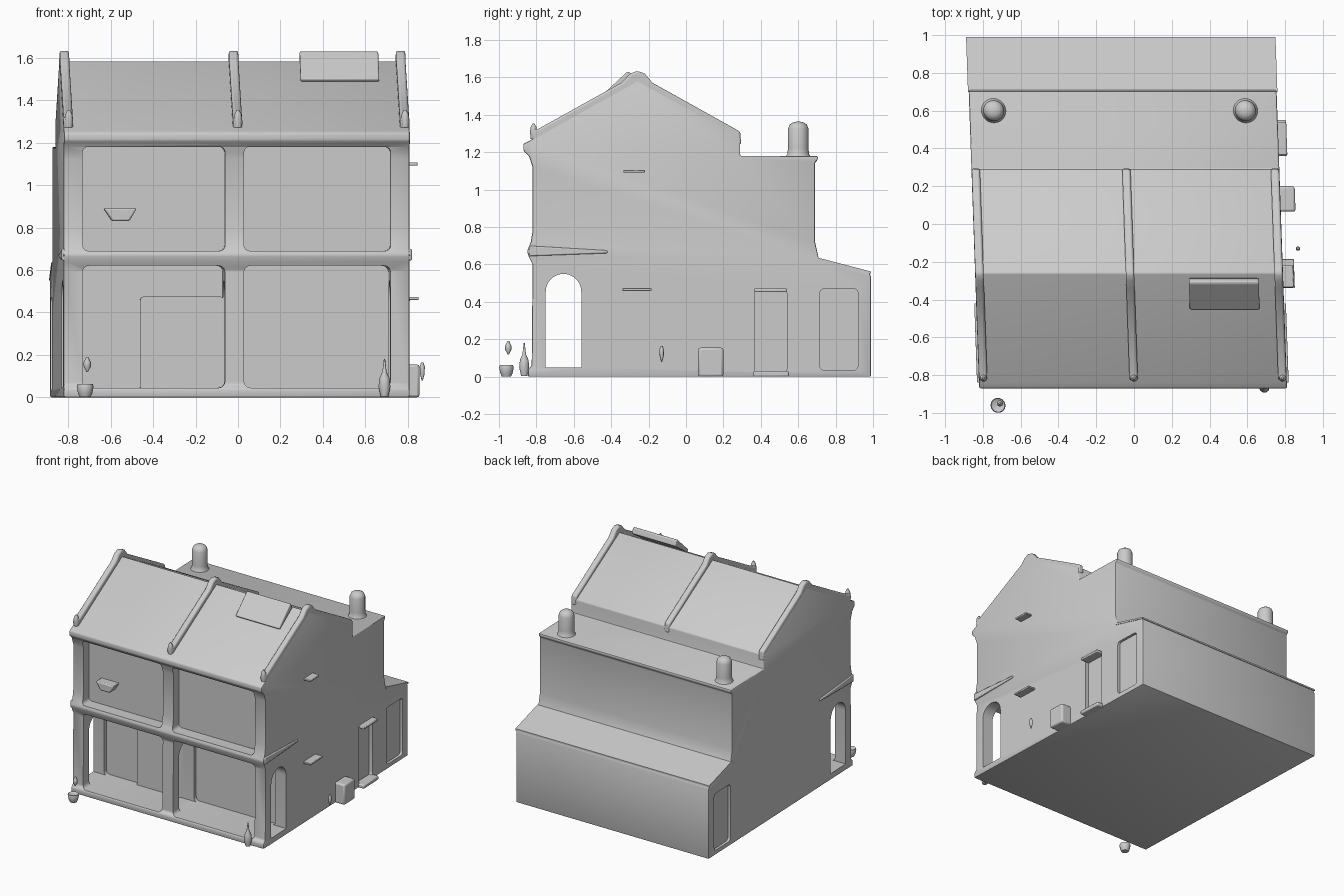
import bpy, bmesh, math
from mathutils import Vector

if "Cube" in bpy.data.objects:
    bpy.data.objects.remove(bpy.data.objects["Cube"])

mat = bpy.data.materials.new("plain grey")
mat.diffuse_color = (0.6, 0.6, 0.6, 1)
mat.use_nodes = True
mat.node_tree.nodes["Principled BSDF"].inputs["Base Color"].default_value = mat.diffuse_color

SKEW, Y0 = 0.035, -0.87          # the plan leans slightly to one side


def shear(mesh):
    for v in mesh.vertices:
        v.co.x -= SKEW * (v.co.y - Y0)


def finish(name, bm):
    bmesh.ops.recalc_face_normals(bm, faces=bm.faces)
    me = bpy.data.meshes.new(name)
    bm.to_mesh(me)
    bm.free()
    shear(me)
    me.materials.append(mat)
    ob = bpy.data.objects.new(name, me)
    bpy.context.collection.objects.link(ob)
    return ob


def smooth(ob, angle=35):
    bpy.ops.object.select_all(action='DESELECT')
    ob.select_set(True)
    bpy.context.view_layer.objects.active = ob
    bpy.ops.object.shade_smooth_by_angle(angle=math.radians(angle))


def bevel(ob, width, segments=2):
    m = ob.modifiers.new("soft edges", 'BEVEL')
    m.width, m.segments, m.limit_method = width, segments, 'ANGLE'
    m.angle_limit = math.radians(30)
    return ob


def prism(name, pts, a, b, axis='X'):
    """Extrude a 2D outline (y,z for axis X, x,z for axis Y) from a to b."""
    bm = bmesh.new()
    rings = []
    for t in (a, b):
        rings.append([bm.verts.new((t, p, q) if axis == 'X' else (p, t, q)) for p, q in pts])
    bm.faces.new(rings[0])
    bm.faces.new(rings[1])
    n = len(pts)
    for i in range(n):
        j = (i + 1) % n
        bm.faces.new((rings[0][i], rings[0][j], rings[1][j], rings[1][i]))
    return finish(name, bm)


def rounded(x0, x1, z0, z1, r, n=4):
    pts = []
    for k, (cx, cz) in enumerate(((x1 - r, z1 - r), (x0 + r, z1 - r), (x0 + r, z0 + r), (x1 - r, z0 + r))):
        for i in range(n + 1):
            t = math.pi / 2 * (k + i / n)
            pts.append((cx + r * math.cos(t), cz + r * math.sin(t)))
    return pts


def box(name, x0, x1, y0, y1, z0, z1, soft=0.01):
    ob = prism(name, [(y0, z0), (y1, z0), (y1, z1), (y0, z1)], x0, x1)
    if soft:
        bevel(ob, soft)
    smooth(ob)
    return ob


def lathe(name, x, y, profile, n=20):
    """Turned part from (radius, height) pairs."""
    bm = bmesh.new()
    x += SKEW * (y - Y0)
    rings = [[bm.verts.new((x + r * math.cos(2 * math.pi * i / n), y + r * math.sin(2 * math.pi * i / n), z))
              for i in range(n)] for r, z in profile]
    for lo, hi in zip(rings, rings[1:]):
        for i in range(n):
            bm.faces.new((lo[i], lo[(i + 1) % n], hi[(i + 1) % n], hi[i]))
    bm.faces.new(rings[0])
    bm.faces.new(rings[-1])
    ob = finish(name, bm)
    smooth(ob, 50)
    return ob


# house body: side outline swept across the width
outline = [(-0.845, 0), (-0.845, 0.04), (-0.825, 0.06), (-0.82, 0.6), (-0.84, 0.64), (-0.85, 0.67),
           (-0.83, 0.72), (-0.82, 0.78), (-0.82, 1.12), (-0.84, 1.18), (-0.87, 1.21), (-0.87, 1.245),
           (-0.84, 1.26), (-0.26, 1.585), (0.29, 1.285), (0.29, 1.18), (0.705, 1.18), (0.705, 1.16),
           (0.69, 1.145), (0.69, 0.72), (0.71, 0.63), (0.98, 0.56), (0.99, 0.53), (0.99, 0)]
WL, WR = -0.82, 0.81
body = prism("house_body", outline, WL, WR)
bevel(body, 0.008, 2)

# openings and recesses
bays = ((-0.73, -0.06), (0.03, 0.72))
cutters = []
for x0, x1 in bays:
    cutters.append(prism("gallery_cut", rounded(x0, x1, 0.045, 0.62, 0.03), -1, -0.53, 'Y'))
    cutters.append(prism("upper_cut", rounded(x0, x1, 0.69, 1.18, 0.025), -1, -0.75, 'Y'))
arch = [(-0.75, 0.048), (-0.56, 0.048)]
arch += [(-0.655 + 0.095 * math.cos(math.pi * i / 14), 0.455 + 0.095 * math.sin(math.pi * i / 14)) for i in range(15)]
cutters.append(prism("arch_cut", arch, -1.1, 1.1))
side_panel = rounded(0.715, 0.92, 0.035, 0.47, 0.025)
cutters.append(prism("panel_cut_right", side_panel, WR - 0.02, 1.1))
cutters.append(prism("panel_cut_left", side_panel, -1.1, WL + 0.02))
cutters.append(prism("side_door_cut", rounded(0.365, 0.54, 0.025, 0.46, 0.02), WR - 0.03, 1.1))
for c in cutters:
    m = body.modifiers.new("cut", 'BOOLEAN')
    m.operation, m.solver, m.object = 'DIFFERENCE', 'EXACT', c
bpy.context.view_layer.update()
cut_mesh = bpy.data.meshes.new_from_object(body.evaluated_get(bpy.context.evaluated_depsgraph_get()))
body.modifiers.clear()
body.data = cut_mesh
for c in cutters:
    bpy.data.objects.remove(c, do_unlink=True)
smooth(body)

# roof copings on both gables and the party wall
coping = [(-0.815, 1.25), (-0.83, 1.30), (-0.815, 1.325), (-0.79, 1.325), (-0.34, 1.575), (-0.30, 1.62),
          (-0.26, 1.635), (-0.22, 1.62), (-0.18, 1.572), (0.29, 1.31), (0.295, 1.24), (-0.26, 1.54)]
for name, x in (("left", -0.797), ("middle", -0.0), ("right", 0.787)):
    c = prism("coping_" + name, coping, x - 0.022, x + 0.022)
    bevel(c, 0.012, 3)
    smooth(c)
    lathe("coping_end_" + name, x, -0.815, [(0.016, 1.27), (0.02, 1.31), (0.016, 1.335), (0.006, 1.353)], 10)

# tilted roof window
sky = prism("roof_window", [(-0.455, 1.50), (-0.44, 1.485), (-0.285, 1.59), (-0.30, 1.63), (-0.315, 1.63)],
            0.31, 0.68)
bevel(sky, 0.012, 3)
smooth(sky)

# chimney pots
for name, x in (("left", -0.743), ("right", 0.59)):
    lathe("chimney_" + name, x, 0.6, [(0.068, 1.175), (0.058, 1.19), (0.055, 1.22), (0.055, 1.325),
                                      (0.046, 1.348), (0.028, 1.36), (0.008, 1.364)], 28)

# lean-to roof sheet
roof = prism("lean_to_roof", [(0.70, 0.622), (0.70, 0.638), (0.99, 0.562), (0.99, 0.55)], WL - 0.004, WR + 0.004)
smooth(roof)

# front door block and wall shelf
door = prism("front_door", rounded(-0.45, -0.055, 0.03, 0.475, 0.02), -0.56, -0.52, 'Y')
smooth(door)
shelf = prism("balcony_shelf", [(-0.63, 0.89), (-0.59, 0.83), (-0.51, 0.83), (-0.475, 0.89)], -0.82, -0.74, 'Y')
bevel(shelf, 0.008)
smooth(shelf)

# right wall fittings: two small hoods, door hood, step and box
box("upper_hood", WR - 0.02, WR + 0.055, -0.335, -0.22, 1.092, 1.106, 0.004)
box("lower_hood", WR - 0.02, WR + 0.06, -0.34, -0.185, 0.458, 0.473, 0.004)
box("door_hood", WR - 0.03, WR + 0.045, 0.365, 0.54, 0.452, 0.472, 0.006)
box("door_step", WR - 0.03, WR + 0.045, 0.36, 0.55, 0.0, 0.03, 0.008)
box("wall_box", WR - 0.02, WR + 0.078, 0.065, 0.20, 0.0, 0.155, 0.012)

# string courses on the side walls near the front
band = [(-0.84, 0.645), (-0.42, 0.66), (-0.42, 0.675), (-0.84, 0.70)]
for name, a, b in (("left", WL - 0.01, WL + 0.01), ("right", WR - 0.01, WR + 0.01)):
    s = prism("side_band_" + name, band, a, b)
    bevel(s, 0.006)
    smooth(s)

# potted plants by the front corners
pot = [(0.026, 0.002), (0.034, 0.02), (0.04, 0.05), (0.036, 0.062), (0.026, 0.055)]
lathe("front_pot", -0.72, -0.96, pot, 14)
lathe("pot_sprig", -0.71, -0.95, [(0.004, 0.12), (0.017, 0.145), (0.017, 0.165), (0.005, 0.19)], 8)
lathe("corner_plant", 0.69, -0.865, [(0.018, 0.005), (0.028, 0.05), (0.024, 0.09), (0.01, 0.12), (0.003, 0.18)], 10)
lathe("side_sprig", 0.868, -0.13, [(0.003, 0.08), (0.011, 0.11), (0.012, 0.145), (0.005, 0.165)], 8)
